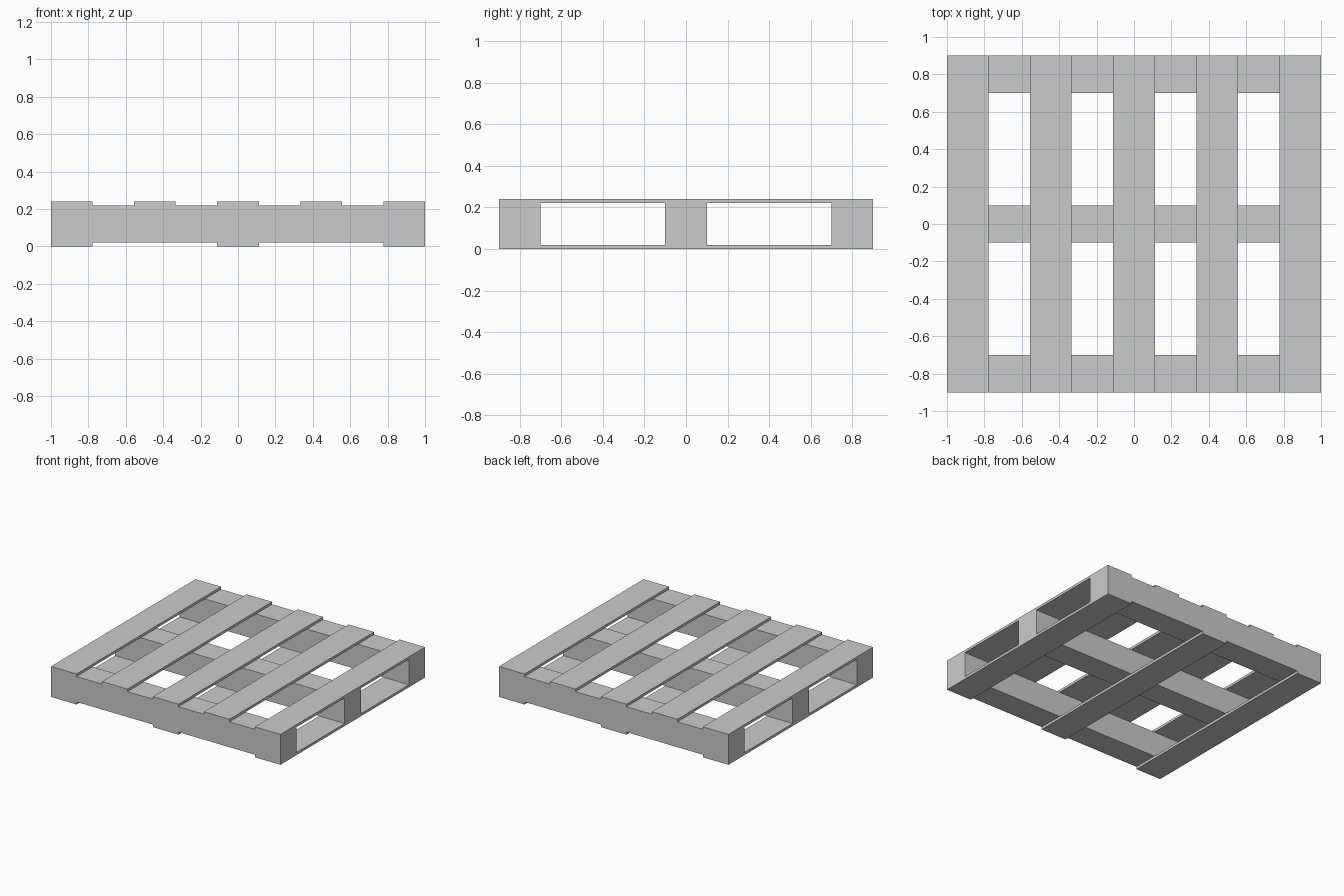
import bpy

if "Cube" in bpy.data.objects:
    bpy.data.objects.remove(bpy.data.objects["Cube"])

BOARD_W = 2 / 9      # deck board width; gaps are the same size
BOARD_T = 0.02
HEIGHT = 0.24
DEPTH = 1.8


def box(name, centre, size):
    bpy.ops.mesh.primitive_cube_add(size=1, location=centre)
    ob = bpy.context.object
    ob.name = name
    ob.scale = size
    bpy.ops.object.transform_apply(location=False, rotation=False, scale=True)
    return ob


# Five top deck boards running front to back
for i in range(5):
    x = (i - 2) * 2 * BOARD_W
    box(f"top_board_{i + 1}", (x, 0, HEIGHT - BOARD_T / 2), (BOARD_W, DEPTH, BOARD_T))

# Three bottom boards under the outer and middle top boards
for i in range(3):
    x = (i - 1) * 4 * BOARD_W
    box(f"bottom_board_{i + 1}", (x, 0, BOARD_T / 2), (BOARD_W, DEPTH, BOARD_T))

# Three solid stringers running side to side between the decks
for i in range(3):
    y = (i - 1) * 0.8
    box(f"stringer_{i + 1}", (0, y, HEIGHT / 2), (2, 0.2, HEIGHT - 2 * BOARD_T))
